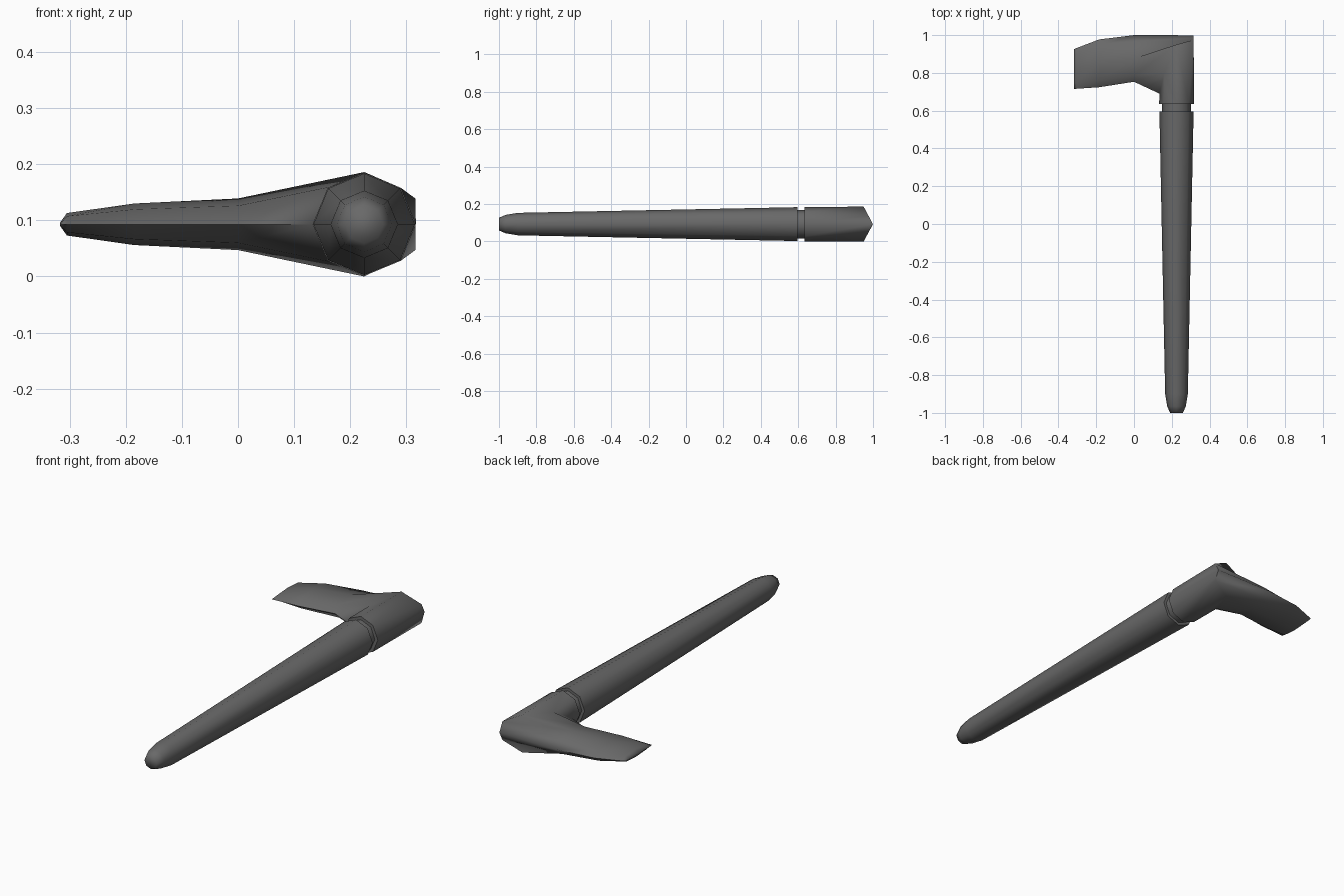
import bpy, bmesh
from math import sin, cos, pi, radians

if "Cube" in bpy.data.objects:
    bpy.data.objects.remove(bpy.data.objects["Cube"])

SIDES = 8
CX, CZ = 0.225, 0.093

dark = bpy.data.materials.new("dark_grey")
dark.diffuse_color = (0.14, 0.14, 0.14, 1)
dark.use_nodes = True
dark.node_tree.nodes["Principled BSDF"].inputs["Base Color"].default_value = dark.diffuse_color


def loft(name, rings):
    """Bridge a sequence of eight-point rings and cap both ends."""
    bm = bmesh.new()
    loops = [[bm.verts.new(p) for p in ring] for ring in rings]
    for a, b in zip(loops, loops[1:]):
        for i in range(SIDES):
            j = (i + 1) % SIDES
            bm.faces.new((a[i], a[j], b[j], b[i]))
    bm.faces.new(loops[0])
    bm.faces.new(loops[-1])
    bmesh.ops.recalc_face_normals(bm, faces=bm.faces)
    mesh = bpy.data.meshes.new(name)
    bm.to_mesh(mesh)
    bm.free()
    mesh.materials.append(dark)
    ob = bpy.data.objects.new(name, mesh)
    bpy.context.collection.objects.link(ob)
    bpy.ops.object.select_all(action='DESELECT')
    ob.select_set(True)
    bpy.context.view_layer.objects.active = ob
    bpy.ops.object.shade_smooth_by_angle(angle=radians(76))
    return ob


def shaft_ring(y, r):
    """Octagon around the shaft axis."""
    return [(CX + r * cos(2 * pi * i / SIDES), y, CZ + r * sin(2 * pi * i / SIDES))
            for i in range(SIDES)]


def mirrored_ring(half):
    """Full ring from the five upper points (x, y, height above centre)."""
    upper = [(x, y, CZ + h) for x, y, h in half]
    lower = [(x, y, CZ - h) for x, y, h in half[3:0:-1]]
    return upper + lower


def grip_ring(x, y0, y1, h):
    """Flattened octagon across the handle, from back y1 to front y0."""
    c, w = (y0 + y1) / 2, (y1 - y0) / 2
    return mirrored_ring([(x, c + w * k, h * f) for k, f in
                          ((1, 0), (0.72, 0.72), (0, 1), (-0.72, 0.72), (-1, 0))])


# Tapered shaft with a rounded tip
loft("shaft", [shaft_ring(y, r) for y, r in (
    (-1.0, 0.034), (-0.965, 0.049), (-0.90, 0.060), (0.596, 0.0905))])

# Narrow collar between shaft and handle
loft("collar", [shaft_ring(y, 0.076) for y in (0.58, 0.66)])

# Handle: socket, mitred corner, then the flattened grip
corner = mirrored_ring([(0.316, 0.999, 0), (0.316, 0.975, 0.046), (CX, 0.95, 0.093),
                        (0.16, 0.80, 0.066), (0.135, 0.69, 0)])
loft("handle", [
    shaft_ring(0.634, 0.092), corner,
    grip_ring(0.0, 0.753, 1.0, 0.046),
    grip_ring(-0.185, 0.724, 0.977, 0.037),
    grip_ring(-0.305, 0.716, 0.931, 0.020),
    grip_ring(-0.317, 0.715, 0.925, 0.003)])
